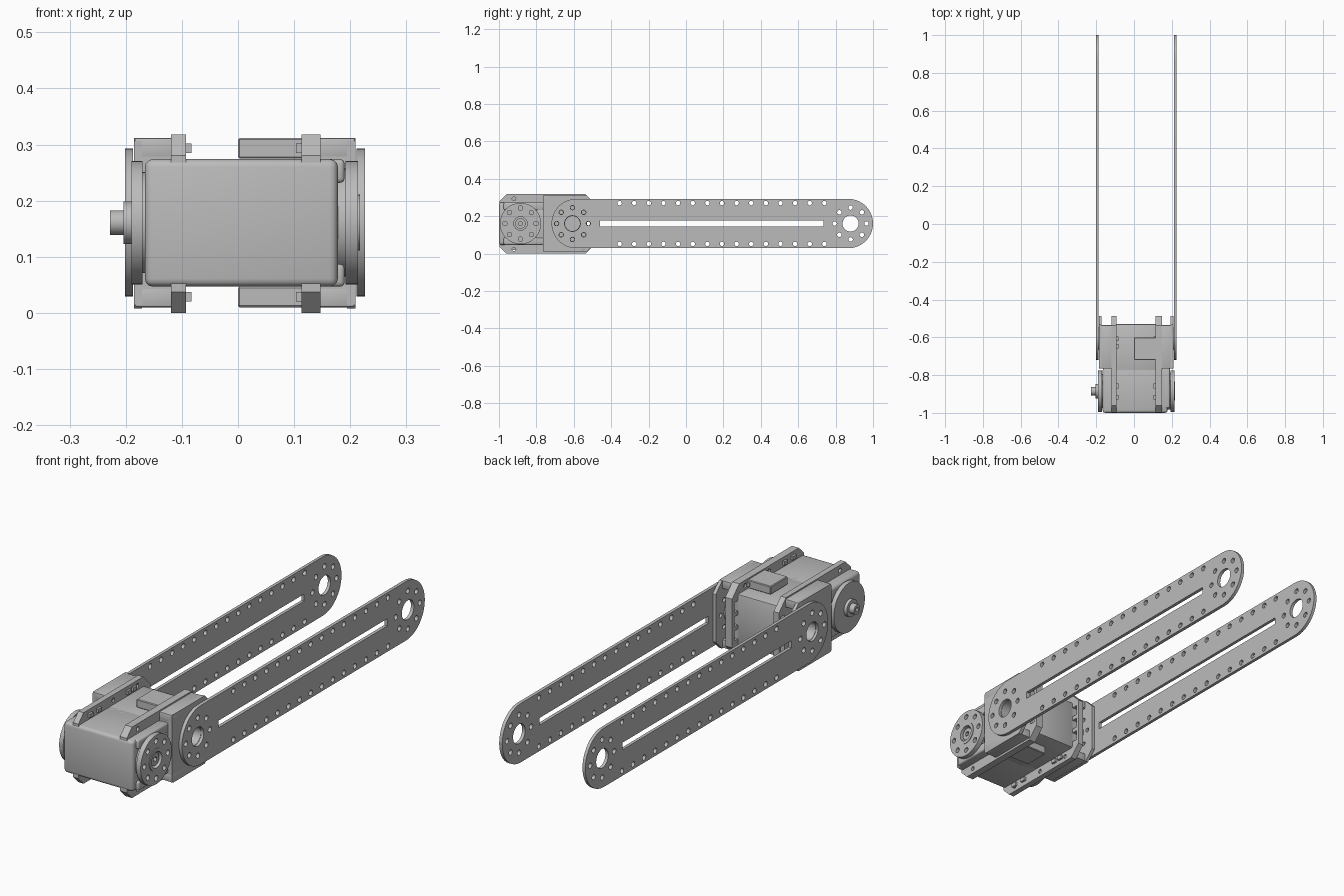
import bpy, bmesh, math
from mathutils import Matrix, Vector

if "Cube" in bpy.data.objects:
    bpy.data.objects.remove(bpy.data.objects["Cube"], do_unlink=True)

gray = bpy.data.materials.new("machined_gray")
gray.use_nodes = True
color = (0.5, 0.5, 0.5, 1)
gray.diffuse_color = color
gray.node_tree.nodes["Principled BSDF"].inputs["Base Color"].default_value = color

ZC = 0.161          # height of both axes
AXIS_Y = -0.885     # drive axis
PIVOT_Y = -0.607    # arm pivot
TIP_Y = 0.868       # far end of the arms


def finish(name, mesh):
    obj = bpy.data.objects.new(name, mesh)
    bpy.context.collection.objects.link(obj)
    mesh.materials.clear()
    mesh.materials.append(gray)
    bpy.ops.object.select_all(action="DESELECT")
    obj.select_set(True)
    bpy.context.view_layer.objects.active = obj
    bpy.ops.object.shade_smooth_by_angle(angle=math.radians(35))
    return obj


def box(name, x, y, z, bevel=0.0, segments=3):
    bm = bmesh.new()
    bmesh.ops.create_cube(bm, size=1)
    for v in bm.verts:
        for i, (lo, hi) in enumerate((x, y, z)):
            v.co[i] = (lo + hi) / 2 + v.co[i] * (hi - lo)
    if bevel:
        bmesh.ops.bevel(bm, geom=bm.edges[:], offset=bevel, segments=segments,
                        profile=0.5, affect="EDGES")
    mesh = bpy.data.meshes.new(name)
    bm.to_mesh(mesh)
    bm.free()
    return finish(name, mesh)


def circle(y, z, r, n=32):
    return [(y + r * math.cos(2 * math.pi * i / n), z + r * math.sin(2 * math.pi * i / n))
            for i in range(n)]


def bolt_ring(y, r, hole=0.012, count=8):
    return [circle(cy, cz, hole, 12) for cy, cz in circle(y, ZC, r, count)]


def capsule(y0, y1, r, n=20):
    pts = []
    for cy, start in ((y1, -math.pi / 2), (y0, math.pi / 2)):
        for i in range(n + 1):
            a = start + math.pi * i / n
            pts.append((cy + r * math.cos(a), ZC + r * math.sin(a)))
    return pts


def rect(y0, y1, z0, z1):
    return [(y0, z0), (y1, z0), (y1, z1), (y0, z1)]


def chamfered(y0, y1, z0, z1, front, back):
    return [(y0 + front, z0), (y1 - back, z0), (y1, z0 + back), (y1, z1 - back),
            (y1 - back, z1), (y0 + front, z1), (y0, z1 - front), (y0, z0 + front)]


def slab(name, x0, x1, outline, holes=()):
    """Extrude a side profile along x; inner loops become through holes."""
    curve = bpy.data.curves.new(name, "CURVE")
    curve.dimensions = "2D"
    curve.fill_mode = "BOTH"
    curve.extrude = (x1 - x0) / 2
    for loop in [outline, *holes]:
        spline = curve.splines.new("POLY")
        spline.points.add(len(loop) - 1)
        for point, (y, z) in zip(spline.points, loop):
            point.co = (y, z, 0, 1)
        spline.use_cyclic_u = True
    helper = bpy.data.objects.new(name + "_profile", curve)
    mesh = bpy.data.meshes.new_from_object(helper)
    bpy.data.objects.remove(helper)
    bpy.data.curves.remove(curve)
    to_side = Matrix(((0, 0, 1, (x0 + x1) / 2), (1, 0, 0, 0), (0, 1, 0, 0), (0, 0, 0, 1)))
    bm = bmesh.new()
    bm.from_mesh(mesh)
    bmesh.ops.transform(bm, matrix=to_side, verts=bm.verts)
    bmesh.ops.remove_doubles(bm, verts=bm.verts, dist=1e-5)
    bmesh.ops.recalc_face_normals(bm, faces=bm.faces)
    bm.to_mesh(mesh)
    bm.free()
    return finish(name, mesh)


# Long perforated arms
arm_holes = [circle(TIP_Y + 0.012, ZC, 0.043), circle(PIVOT_Y, ZC, 0.042),
             rect(-0.46, 0.735, ZC - 0.016, ZC + 0.016)]
arm_holes += bolt_ring(TIP_Y + 0.012, 0.085) + bolt_ring(PIVOT_Y, 0.085)
for i in range(15):
    for dz in (-0.109, 0.109):
        arm_holes.append(circle(-0.355 + i * 0.0782, ZC + dz, 0.012, 12))
for side, x0, x1 in (("right", -0.201, -0.187), ("left", 0.211, 0.226)):
    slab(side + "_arm", x0, x1, capsule(PIVOT_Y + 0.02, TIP_Y, 0.132), arm_holes)

# Motor case
box("case_front", (-0.166, 0.178), (-1.0, -0.76), (0.047, 0.274), 0.014)
box("case_core", (-0.11, 0.13), (-0.8, -0.53), (0.047, 0.274), 0.006, 2)
box("case_side_cover", (-0.16, 0.188), (-0.8, -0.715), (0.058, 0.266), 0.006, 2)
for z0, z1, level in ((0.047, 0.087, "lower"), (0.232, 0.274, "upper")):
    box(level + "_case_corner", (0.146, 0.19), (-0.975, -0.76), (z0, z1), 0.008)

# Octagonal frame ribs around the case, with through holes by the edges
bolt_spots = [circle(y, z, 0.010, 12) for y in (-0.92, -0.75, -0.58) for z in (0.024, 0.294)]
outline = chamfered(-0.997, -0.488, 0.0, 0.318, 0.037, 0.05)
window = [rect(-0.528, -0.503, z, z + 0.045) for z in (0.075, 0.138, 0.201)]
slab("right_frame_rib", -0.119, -0.093, outline, bolt_spots + window)
slab("left_frame_rib", 0.113, 0.147, outline, bolt_spots + window)

# Side brackets: an outer cheek tied to the rib by top and bottom rails
cheek = chamfered(-0.765, -0.488, 0.008, 0.312, 0.006, 0.045)
cheek_holes = [circle(PIVOT_Y, ZC, 0.04)] + bolt_ring(PIVOT_Y, 0.085, 0.01)
cheek_holes += [circle(y, z, 0.010, 12) for y in (-0.75, -0.55) for z in (0.024, 0.296)]
slab("right_bracket_cheek", -0.185, -0.171, cheek, cheek_holes)
slab("left_bracket_cheek", 0.194, 0.209, cheek, cheek_holes)

for level, z0, z1 in (("lower", 0.010, 0.047), ("upper", 0.275, 0.312)):
    box(level + "_right_rail", (-0.185, -0.1), (-0.765, -0.535), (z0, z1), 0.004, 2)
    box(level + "_left_rail", (0.12, 0.209), (-0.765, -0.535), (z0, z1), 0.004, 2)
    box(level + "_connector_block", (0.0, 0.125), (-0.72, -0.6), (z0, z1), 0.003, 1)
    # Clips gripping the case beside the ribs
    for y in (-0.93, -0.87, -0.66, -0.62):
        for x0, x1 in ((-0.1, -0.083), (0.103, 0.12)):
            box(level + "_clip", (x0, x1), (y, y + 0.025),
                (z0 + 0.01, z1 - 0.01))

# Upright webs and hollow spacers between the ribs and the arms
slab("right_bracket_web", -0.171, -0.119, rect(-0.765, -0.715, 0.02, 0.298))
slab("left_bracket_web", 0.147, 0.194, rect(-0.765, -0.715, 0.02, 0.298))
slab("right_pivot_ring", -0.19, -0.11, circle(PIVOT_Y, ZC, 0.06), [circle(PIVOT_Y, ZC, 0.04)])
slab("left_pivot_ring", 0.14, 0.213, circle(PIVOT_Y, ZC, 0.06), [circle(PIVOT_Y, ZC, 0.04)])

# Drive horn on the left: drilled disc, raised collar, sunken hub with a screw
slab("drive_boss", 0.17, 0.194, circle(AXIS_Y, ZC, 0.096, 48))
slab("drive_horn", 0.192, 0.214, circle(AXIS_Y, ZC, 0.11, 48),
     [circle(AXIS_Y, ZC, 0.05)] + bolt_ring(AXIS_Y, 0.083))
slab("drive_collar", 0.19, 0.217, circle(AXIS_Y, ZC, 0.05), [circle(AXIS_Y, ZC, 0.036)])
slab("drive_hub", 0.19, 0.209, circle(AXIS_Y, ZC, 0.028), [circle(AXIS_Y, ZC, 0.012, 6)])

# Idler on the right: stepped discs with a short shaft
for name, x0, x1, r in (("idler_boss", -0.172, -0.16, 0.09),
                        ("idler_disc", -0.19, -0.17, 0.11),
                        ("idler_collar", -0.204, -0.188, 0.038)):
    slab(name, x0, x1, circle(AXIS_Y, ZC, r, 48))
slab("idler_shaft", -0.228, -0.2, circle(AXIS_Y, ZC, 0.022, 24),
     [circle(AXIS_Y, ZC, 0.01, 6)])
